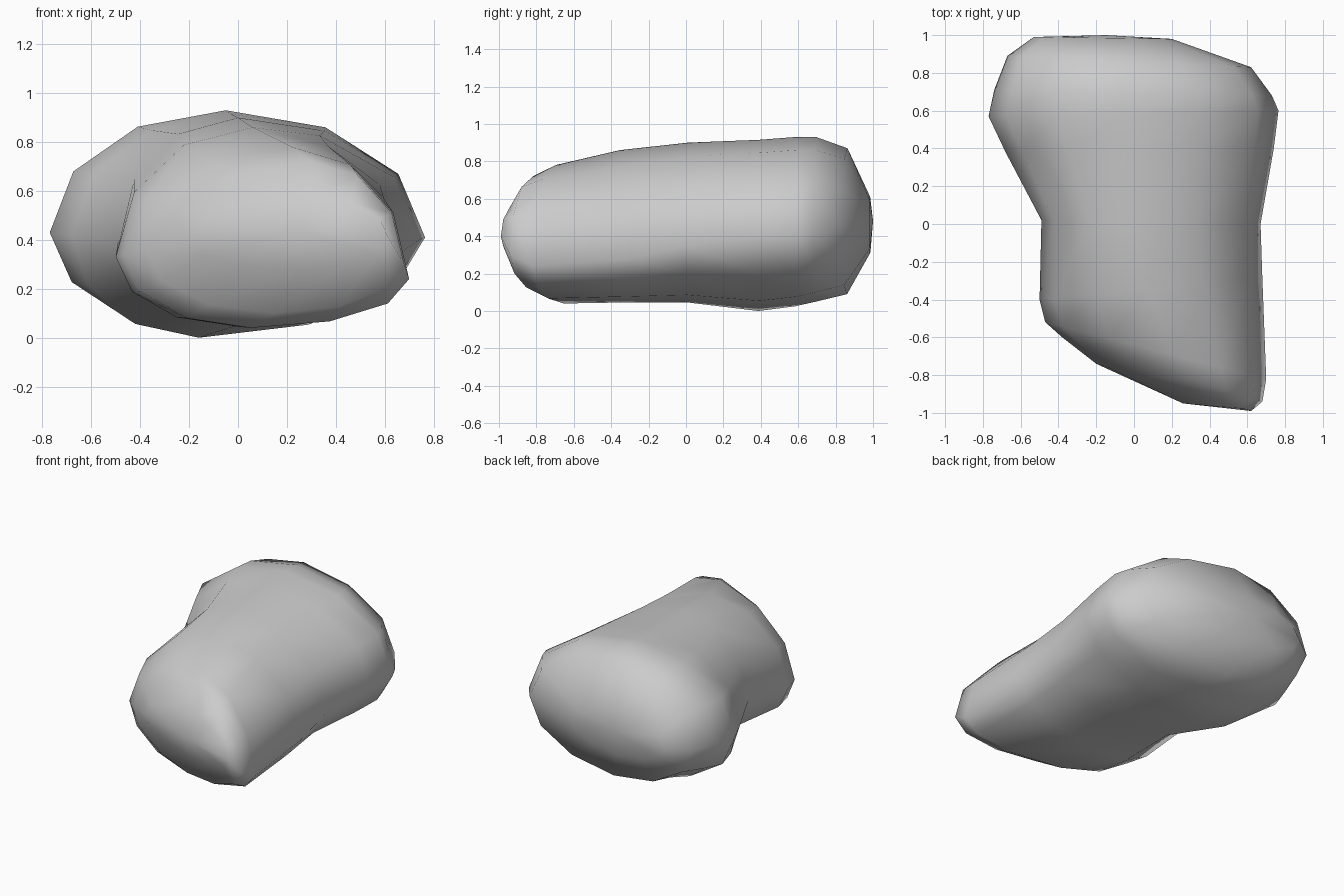
import bpy, bmesh, math

if "Cube" in bpy.data.objects:
    bpy.data.objects.remove(bpy.data.objects["Cube"])

STEPS = 3  # segments per quarter of each cross-section

# Slanted cross-sections, front to back:
# (left x,z), (top x,z), (right x,z), (bottom x,z), y at left, y at right
SECTIONS = [
    ((-0.20, 0.40), (0.30, 0.58), (0.62, 0.40), (0.25, 0.28), -0.74, -0.99),
    ((-0.38, 0.36), (0.30, 0.72), (0.68, 0.30), (0.15, 0.10), -0.60, -0.94),
    ((-0.47, 0.34), (0.22, 0.78), (0.70, 0.24), (0.05, 0.04), -0.52, -0.82),
    ((-0.50, 0.33), (0.06, 0.86), (0.68, 0.28), (0.00, 0.045), -0.40, -0.30),
    ((-0.49, 0.40), (0.00, 0.90), (0.67, 0.35), (-0.02, 0.045), 0.02, 0.00),
    ((-0.68, 0.42), (-0.03, 0.915), (0.74, 0.40), (-0.16, 0.0), 0.38, 0.40),
    ((-0.77, 0.43), (-0.05, 0.93), (0.765, 0.41), (-0.10, 0.025), 0.57, 0.60),
    ((-0.74, 0.43), (-0.05, 0.93), (0.73, 0.42), (0.00, 0.05), 0.71, 0.68),
    ((-0.67, 0.44), (-0.10, 0.87), (0.62, 0.45), (-0.05, 0.09), 0.89, 0.83),
    ((-0.53, 0.45), (-0.15, 0.61), (0.20, 0.48), (-0.15, 0.31), 0.99, 0.98),
]


def section_points(left, top, right, bottom, y_left, y_right):
    """Four elliptical quarters joined into one slanted ring."""
    pts = []
    quarters = ((left, top, True), (top, right, False),
                (right, bottom, True), (bottom, left, False))
    for a, b, starts_at_side in quarters:
        for i in range(STEPS):
            t = math.pi / 2 * i / STEPS
            s, c = math.sin(t), 1 - math.cos(t)
            u, v = (c, s) if starts_at_side else (s, c)
            x = a[0] + (b[0] - a[0]) * u
            z = a[1] + (b[1] - a[1]) * v
            f = (x - left[0]) / (right[0] - left[0])
            pts.append((x, y_left + (y_right - y_left) * f, z))
    return pts


bm = bmesh.new()
rings = [[bm.verts.new(p) for p in section_points(*s)] for s in SECTIONS]
n = len(rings[0])

# Body skin
for r0, r1 in zip(rings, rings[1:]):
    for i in range(n):
        j = (i + 1) % n
        bm.faces.new((r0[i], r0[j], r1[j], r1[i]))

# Slightly bulged end caps
for ring, tip in ((rings[0], (0.26, -0.95, 0.44)), (rings[-1], (-0.15, 1.0, 0.48))):
    centre = bm.verts.new(tip)
    for i in range(n):
        bm.faces.new((ring[i], ring[(i + 1) % n], centre))

bmesh.ops.recalc_face_normals(bm, faces=bm.faces)
for f in bm.faces:
    f.smooth = True

mesh = bpy.data.meshes.new("boulder")
bm.to_mesh(mesh)
bm.free()
bpy.context.collection.objects.link(bpy.data.objects.new("boulder", mesh))
